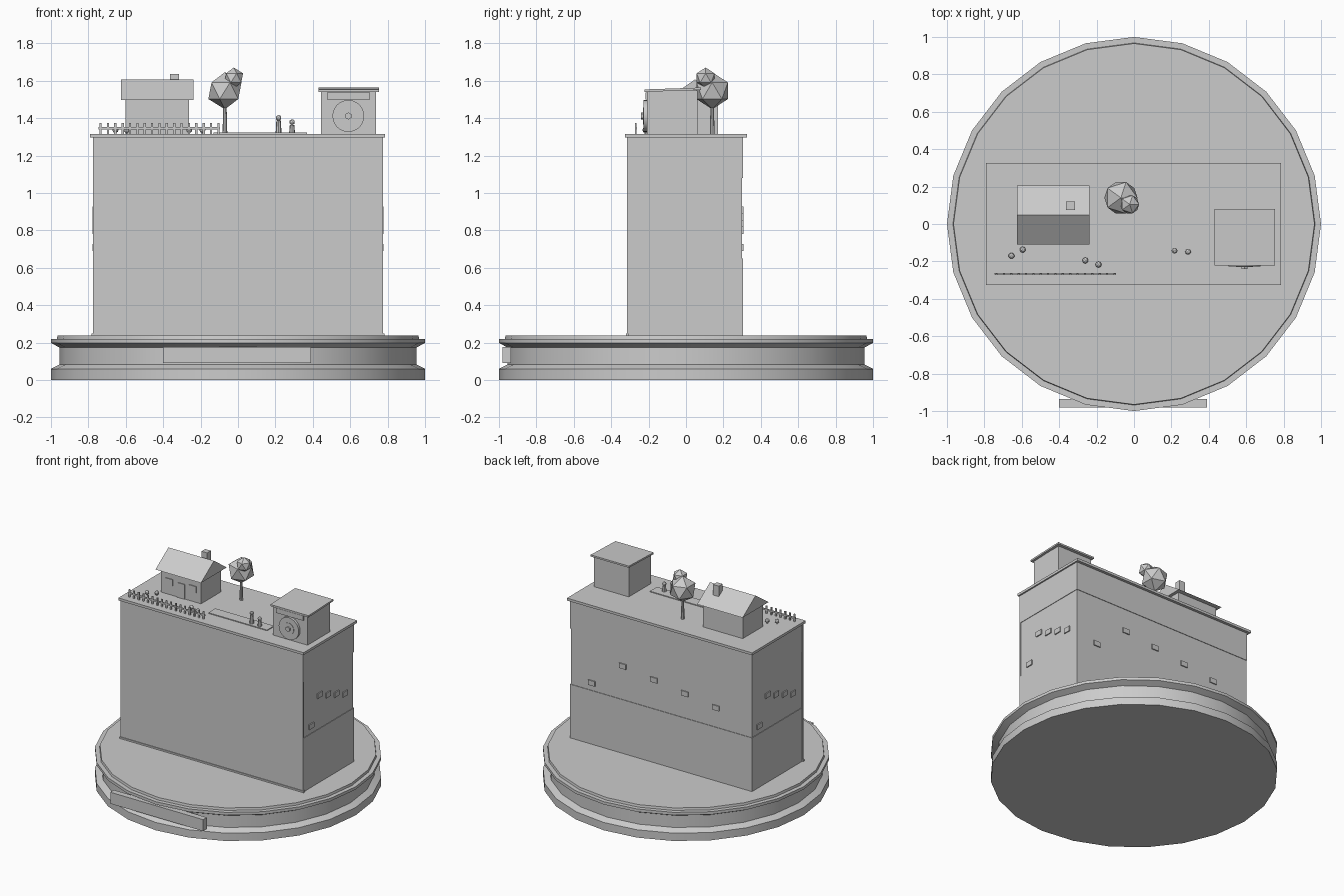
import bpy, bmesh, math
from mathutils import Matrix

if "Cube" in bpy.data.objects:
    bpy.data.objects.remove(bpy.data.objects["Cube"])

grey = bpy.data.materials.new("plain_grey")
grey.diffuse_color = (0.6, 0.6, 0.6, 1)
grey.use_nodes = True
grey.node_tree.nodes["Principled BSDF"].inputs["Base Color"].default_value = grey.diffuse_color


def finish(name, bm, smooth=False):
    bmesh.ops.recalc_face_normals(bm, faces=bm.faces)
    me = bpy.data.meshes.new(name)
    bm.to_mesh(me)
    bm.free()
    me.materials.append(grey)
    ob = bpy.data.objects.new(name, me)
    bpy.context.collection.objects.link(ob)
    if smooth:
        bpy.ops.object.select_all(action='DESELECT')
        ob.select_set(True)
        bpy.context.view_layer.objects.active = ob
        bpy.ops.object.shade_smooth_by_angle(angle=math.radians(25))
    return ob


def add_box(bm, x0, x1, y0, y1, z0, z1):
    m = Matrix.Translation(((x0 + x1) / 2, (y0 + y1) / 2, (z0 + z1) / 2))
    m = m @ Matrix.Diagonal((x1 - x0, y1 - y0, z1 - z0, 1))
    return bmesh.ops.create_cube(bm, size=1, matrix=m)['verts']


def box(name, *b):
    bm = bmesh.new()
    add_box(bm, *b)
    return finish(name, bm)


def add_cone(bm, loc, r1, r2, depth, sides, axis='Z'):
    m = Matrix.Translation(loc)
    if axis == 'Y':
        m = m @ Matrix.Rotation(math.pi / 2, 4, 'X')
    bmesh.ops.create_cone(bm, cap_ends=True, segments=sides, radius1=r1,
                          radius2=r2, depth=depth, matrix=m)


def cone(name, *a, smooth=False, **k):
    bm = bmesh.new()
    add_cone(bm, *a, **k)
    return finish(name, bm, smooth)


def add_ico(bm, loc, r, sub=1):
    bmesh.ops.create_icosphere(bm, subdivisions=sub, radius=r,
                               matrix=Matrix.Translation(loc))


# Round base: profile revolved in 24 sides
profile = [(0, 0), (1, 0), (1, .06), (.955, .083), (.955, .175), (1, .198),
           (1, .22), (.968, .22), (.965, .238), (0, .238)]
bm = bmesh.new()
vs = [bm.verts.new((r, 0, z)) for r, z in profile]
es = [bm.edges.new(p) for p in zip(vs, vs[1:])]
bmesh.ops.spin(bm, geom=vs + es, cent=(0, 0, 0), axis=(0, 0, 1),
               angle=2 * math.pi, steps=24)
bmesh.ops.remove_doubles(bm, verts=bm.verts, dist=1e-4)
finish("round_base", bm, True)
box("base_plate", -.4, .39, -.98, -.935, .09, .178)

# Tall block: core, slightly prouder lower and upper bands, front panel
box("block_core", -.77, .77, -.31, .30, .23, 1.3)
box("block_lower_band", -.774, .774, -.308, .304, .23, .65)
box("block_upper_band", -.774, .774, -.308, .304, 1.08, 1.3)
box("block_front_panel", -.776, .776, -.316, -.305, .23, 1.3)
box("block_front_skirting", -.784, .784, -.322, -.305, .23, .25)
box("roof_slab", -.79, .785, -.325, .325, 1.298, 1.317)

# Small plates stepping along the two sides and the back
heights = [.708, .908, .873, .838, .80]
bm = bmesh.new()
for i, z in enumerate(heights):
    y = -.212 + i * .102
    add_box(bm, .765, .778, y - .029, y + .029, z - .019, z + .019)
    add_box(bm, -.778, -.765, -y - .029, -y + .029, z - .019, z + .019)
    x = .59 - i * .264
    add_box(bm, x - .029, x + .029, .295, .308, z - .019, z + .019)
finish("wall_plates", bm)

# House with gable roof, chimney, door and windows
T = 1.317
box("house_walls", -.602, -.262, -.075, .17, T, 1.5)
bm = bmesh.new()
tri = [bm.verts.new((-.625, y, z)) for y, z in
       [(-.11, 1.497), (.205, 1.497), (.048, 1.607)]]
ext = bmesh.ops.extrude_face_region(bm, geom=[bm.faces.new(tri)])['geom']
bmesh.ops.translate(bm, vec=(.387, 0, 0),
                    verts=[v for v in ext if isinstance(v, bmesh.types.BMVert)])
finish("house_roof", bm)
box("chimney", -.363, -.315, .075, .12, 1.53, 1.637)
box("house_door", -.46, -.40, -.081, -.07, T, 1.43)
bm = bmesh.new()
for x in (-.56, -.36):
    add_box(bm, x, x + .06, -.081, -.07, 1.39, 1.44)
finish("house_windows", bm)

# Picket fence
bm = bmesh.new()
for i in range(17):
    x = -.735 + i * .0394
    add_box(bm, x - .006, x + .006, -.272, -.264, T, 1.375)
add_box(bm, -.745, -.095, -.27, -.262, 1.34, 1.352)
finish("picket_fence", bm)

# Little shrubs
bm = bmesh.new()
for x, y in [(-.655, -.17), (-.595, -.137), (-.26, -.195), (-.19, -.217)]:
    add_ico(bm, (x, y, 1.337), .016, 2)
    add_cone(bm, (x, y, 1.322), .005, .005, .014, 6)
finish("shrubs", bm)

# Tree
cone("tree_trunk", (-.07, .14, 1.39), .013, .009, .15, 8)
bm = bmesh.new()
add_ico(bm, (-.07, .14, 1.547), .099)
add_ico(bm, (-.023, .105, 1.615), .056)
finish("tree_crown", bm)

# Path with two small figures
box("path", -.13, .37, -.175, -.09, T - .003, 1.323)
for name, x, y, h in [("tall_figure", .217, -.143, 1.388),
                      ("short_figure", .289, -.149, 1.365)]:
    bm = bmesh.new()
    add_cone(bm, (x, y, (T + h) / 2), .016, .012, h - T, 8)
    add_ico(bm, (x, y, h + .014), .015, 2)
    finish(name, bm)

# Booth with lean-to roof, header board and wheel
box("booth_walls", .443, .737, -.208, .062, T, 1.547)
bm = bmesh.new()
for v in add_box(bm, .43, .755, -.222, .08, 1.541, 1.554):
    if v.co.y > 0:
        v.co.z += .01
finish("booth_roof", bm)
box("booth_header", .475, .705, -.217, -.2, 1.5, 1.537)
cone("wheel_disc", (.59, -.215, 1.412), .085, .085, .024, 24, axis='Y', smooth=True)
cone("wheel_hub_ring", (.59, -.225, 1.412), .045, .045, .012, 16, axis='Y', smooth=True)
cone("wheel_hub", (.59, -.23, 1.412), .019, .019, .022, 6, axis='Y')
